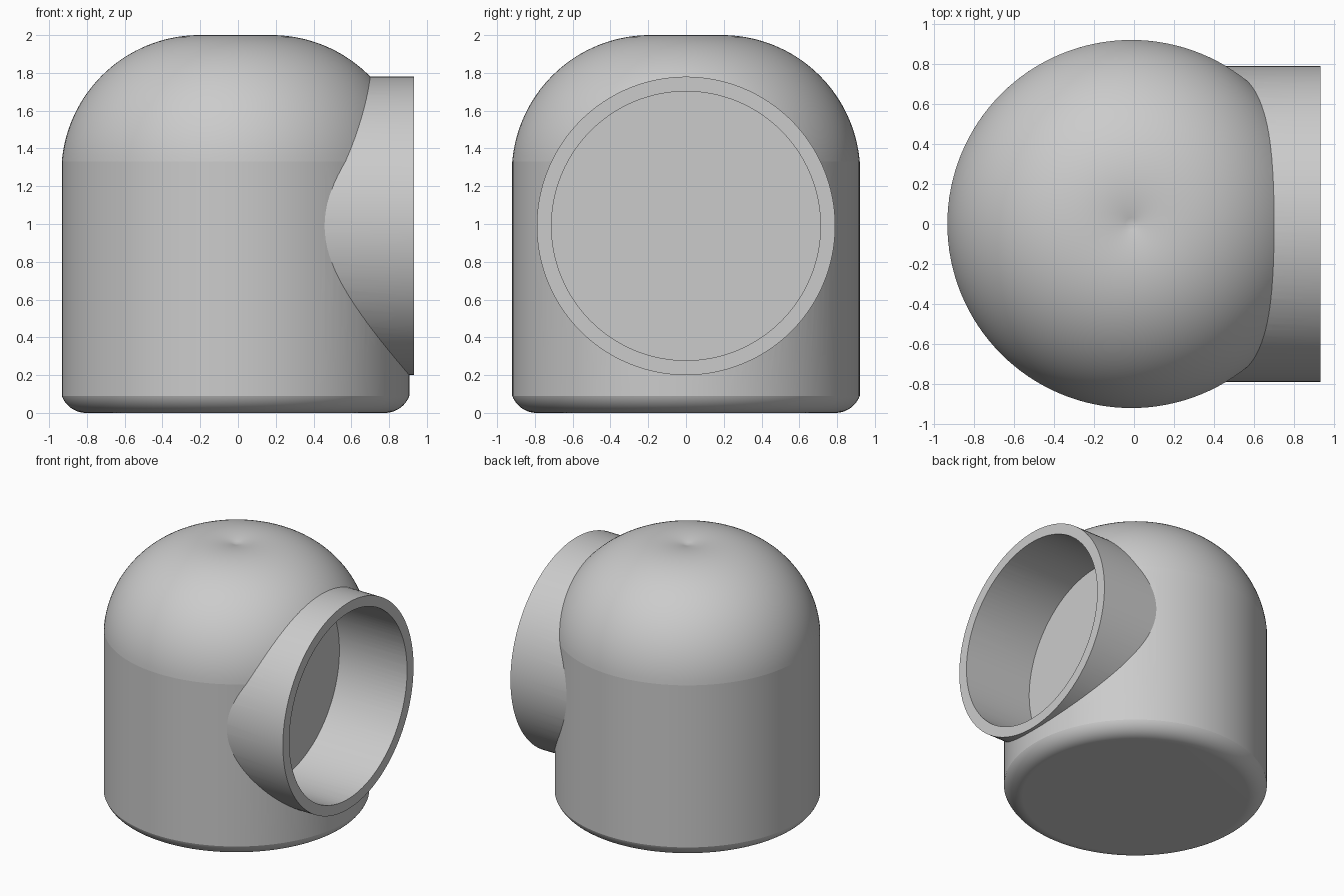
import bpy, bmesh, math

if "Cube" in bpy.data.objects:
    bpy.data.objects.remove(bpy.data.objects["Cube"])

SEG = 128
BODY_X = -0.013          # axis of the domed body
BODY_R = 0.92
TUBE_Z = 0.99            # axis height of the side socket

grey = bpy.data.materials.new("plain grey")
grey.diffuse_color = (0.6, 0.6, 0.6, 1)
grey.use_nodes = True
grey.node_tree.nodes["Principled BSDF"].inputs["Base Color"].default_value = grey.diffuse_color


def arc(cx, cz, r, a0, a1, n):
    """Points of a circular arc in the (radius, height) plane."""
    return [(cx + r * math.cos(a0 + (a1 - a0) * i / n),
             cz + r * math.sin(a0 + (a1 - a0) * i / n)) for i in range(n + 1)]


def lathe(name, profile):
    """Revolve a (radius, height) profile that starts and ends on the axis."""
    bm = bmesh.new()
    verts = [bm.verts.new((r, 0, z)) for r, z in profile]
    edges = [bm.edges.new(p) for p in zip(verts, verts[1:])]
    bmesh.ops.spin(bm, geom=verts + edges, cent=(0, 0, 0), axis=(0, 0, 1),
                   angle=math.tau, steps=SEG, use_merge=False)
    bmesh.ops.remove_doubles(bm, verts=bm.verts, dist=1e-4)
    bmesh.ops.recalc_face_normals(bm, faces=bm.faces)
    mesh = bpy.data.meshes.new(name)
    bm.to_mesh(mesh)
    bm.free()
    mesh.materials.append(grey)
    obj = bpy.data.objects.new(name, mesh)
    bpy.context.collection.objects.link(obj)
    return obj


def x_cylinder(name, radius, x0, x1):
    """Solid cylinder lying along x at the socket height."""
    obj = lathe(name, [(0, x0), (radius, x0), (radius, x1), (0, x1)])
    obj.rotation_euler.y = math.pi / 2
    obj.location.z = TUBE_Z
    return obj


def boolean(target, tool, operation):
    mod = target.modifiers.new(operation.lower(), 'BOOLEAN')
    mod.object = tool
    mod.operation = operation
    mod.solver = 'EXACT'
    bpy.context.view_layer.objects.active = target
    bpy.ops.object.modifier_apply(modifier=mod.name)
    bpy.data.objects.remove(tool)


# Body: flat base, rounded foot, straight wall, dome with a slight central dip
foot_c, foot_r = 0.79, 0.139
dome_c, dome_r = 0.19, 0.7327
dome_z = 2 - dome_r
foot = arc(foot_c, foot_r, foot_r, -math.pi / 2,
           math.atan2(0.09 - foot_r, BODY_R - foot_c), 24)
dome = arc(dome_c, dome_z, dome_r, math.atan2(1.33 - dome_z, BODY_R - dome_c),
           math.acos(-dome_c / dome_r), 40)
dome[-1] = (0, dome[-1][1])
body = lathe("domed_body", [(0, 0)] + foot + dome)
body.location.x = BODY_X

# Side socket: outer collar joined on, then a flat-bottomed bore cut out
bpy.context.view_layer.update()
boolean(body, x_cylinder("collar", 0.79, 0.0, 0.933), 'UNION')
boolean(body, x_cylinder("bore", 0.712, 0.36, 1.2), 'DIFFERENCE')

# Smooth curved walls, crisp seams
bpy.ops.object.select_all(action='DESELECT')
body.select_set(True)
bpy.context.view_layer.objects.active = body
bpy.ops.object.shade_smooth_by_angle(angle=math.radians(4.5))
